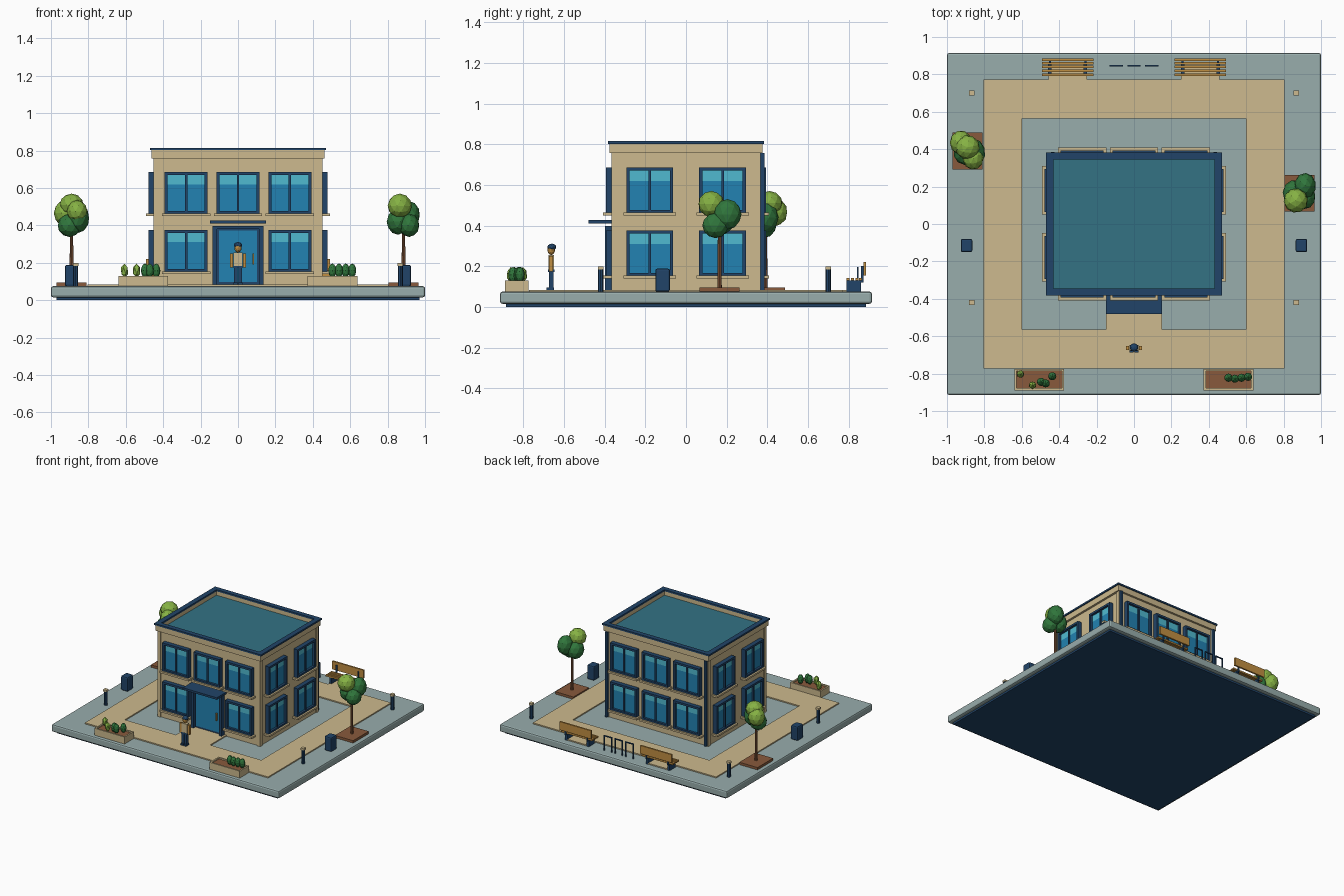
import bpy, bmesh, math, random
from mathutils import Matrix, Vector

cube = bpy.data.objects.get("Cube")
if cube:
    bpy.data.objects.remove(cube, do_unlink=True)
random.seed(4)


def linear(c):
    c /= 255
    return c / 12.92 if c <= 0.04045 else ((c + 0.055) / 1.055) ** 2.4


def material(name, *rgb):
    m = bpy.data.materials.new(name)
    m.use_nodes = True
    color = [linear(c) for c in rgb] + [1]
    m.diffuse_color = color
    m.node_tree.nodes["Principled BSDF"].inputs["Base Color"].default_value = color
    return m


stone = material("grey stone", 152, 173, 172)
sand = material("sand", 205, 186, 142)
navy = material("navy", 33, 68, 104)
teal = material("teal roof", 51, 114, 132)
glass = material("blue glass", 34, 130, 178)
sky = material("pale glass", 80, 186, 208)
brown = material("brown", 136, 90, 60)
wood = material("golden wood", 192, 142, 66)
leaf = material("light leaf", 134, 178, 68)
forest = material("dark leaf", 48, 118, 60)


def finish(name, bm, mats, loc=(0, 0, 0), turn=0):
    mesh = bpy.data.meshes.new(name)
    bm.to_mesh(mesh)
    bm.free()
    for m in mats:
        mesh.materials.append(m)
    ob = bpy.data.objects.new(name, mesh)
    ob.location = loc
    ob.rotation_euler.z = turn
    bpy.context.collection.objects.link(ob)
    return ob


def boxes(name, parts, loc=(0, 0, 0), turn=0, bevel=0):
    """Each part: material, x range, y range, z range."""
    bm = bmesh.new()
    mats = []
    for mat, *ranges in parts:
        if mat not in mats:
            mats.append(mat)
        mid = Vector([(a + b) / 2 for a, b in ranges])
        size = [abs(b - a) for a, b in ranges]
        made = bmesh.ops.create_cube(bm, size=1, matrix=Matrix.Translation(mid) @ Matrix.Diagonal((*size, 1)))
        for f in {f for v in made["verts"] for f in v.link_faces}:
            f.material_index = mats.index(mat)
    ob = finish(name, bm, mats, loc, turn)
    if bevel:
        mod = ob.modifiers.new("Bevel", "BEVEL")
        mod.width, mod.segments = bevel, 2
    return ob


def ring(mat, ox, oy, ix, iy, z):
    """Four box parts forming a rectangular ring."""
    return [(mat, (-ox, ox), (iy, oy), z), (mat, (-ox, ox), (-oy, -iy), z),
            (mat, (-ox, -ix), (-iy, iy), z), (mat, (ix, ox), (-iy, iy), z)]


def blobs(name, items, loc, detail=2):
    """Each item: material, centre, radii."""
    bm = bmesh.new()
    mats = []
    for mat, centre, radii in items:
        if mat not in mats:
            mats.append(mat)
        spin = Matrix.Rotation(random.random() * 3, 4, "Z")
        made = bmesh.ops.create_icosphere(bm, subdivisions=detail, radius=1,
                                          matrix=Matrix.Translation(centre) @ Matrix.Diagonal((*radii, 1)) @ spin)
        for f in {f for v in made["verts"] for f in v.link_faces}:
            f.material_index = mats.index(mat)
    return finish(name, bm, mats, loc)


def cylinder(name, mat, r1, r2, z0, z1, loc, sides=8):
    bm = bmesh.new()
    bmesh.ops.create_cone(bm, cap_ends=True, segments=sides, radius1=r1, radius2=r2, depth=z1 - z0,
                          matrix=Matrix.Translation((0, 0, (z0 + z1) / 2)))
    return finish(name, bm, [mat], loc)


# Ground slab, underside and paths
G = 0.075
boxes("ground_slab", [(stone, (-1, 1), (-0.915, 0.915), (0.015, G))], bevel=0.012)
boxes("underside", [(navy, (-0.97, 0.97), (-0.885, 0.885), (0, 0.016))])
boxes("path", ring(sand, 0.805, 0.772, 0.6, 0.565, (G - 0.005, G + 0.009))
      + [(sand, (-0.15, 0.15), (-0.565, -0.36), (G - 0.005, G + 0.009))])

# Building shell
WX, WY = 0.445, 0.36
boxes("walls", [(sand, (-WX, WX), (-WY, WY), (0.07, 0.76))])
boxes("corner_posts", [(sand, (s * 0.425, s * 0.452), (t * 0.34, t * 0.367), (0.07, 0.76))
                       for s in (-1, 1) for t in (-1, 1)])
boxes("roof", [(teal, (-0.435, 0.435), (-0.35, 0.35), (0.755, 0.77))])
boxes("parapet", ring(sand, 0.462, 0.376, 0.432, 0.347, (0.757, 0.802)))
boxes("parapet_cap", ring(navy, 0.47, 0.383, 0.43, 0.345, (0.802, 0.815)))
for s in (-1, 1):
    boxes("downpipe", [(navy, (-0.009, 0.009), (0, 0.02), (0.08, 0.757))], (s * 0.435, 0.365, 0))


# Windows: local -y points out of the wall, z = 0 at the window centre
def window(x, y, z, turn):
    w, h, t, out = 0.115, 0.113, 0.016, -0.034
    low, top = h - 0.066, h - t
    parts = [(navy, (s * w, s * (w - t)), (out, 0), (-h, h)) for s in (-1, 1)]
    parts += [(navy, (t - w, w - t), (out, 0), (s * h, s * (h - t))) for s in (-1, 1)]
    parts += [(navy, (-0.006, 0.006), (out + 0.006, 0), (-top, top)),
              (glass, (t - w, w - t), (-0.016, 0), (-top, low)),
              (sky, (t - w, w - t), (-0.016, 0), (low, top)),
              (sand, (-w - 0.014, w + 0.014), (-0.048, 0), (-h - 0.011, -h + 0.003))]
    boxes("window", parts, (x, y, z), turn)


for z in (0.263, 0.573):
    for x in (-0.277, 0, 0.277):
        if x or z > 0.4:
            window(x, -WY, z, 0)
        window(x, WY, z, math.pi)
    for y in (-0.178, 0.18):
        window(WX, y, z, math.pi / 2)
        window(-WX, y, z, -math.pi / 2)

# Entrance
D = (-0.398, -WY)
boxes("door", [(navy, (s * 0.112, s * 0.135), D, (0.08, 0.385)) for s in (-1, 1)]
      + [(navy, (-0.135, 0.135), D, (0.382, 0.398)),
         (navy, (-0.112, 0.112), (-0.375, -WY), (0.08, 0.382)),
         (glass, (-0.102, 0.102), (-0.38, -0.37), (0.098, 0.373)),
         (wood, (0.078, 0.086), (-0.395, -0.38), (0.19, 0.25))])
boxes("canopy", [(navy, (-0.15, 0.15), (-0.48, -WY), (0.41, 0.426))])


# Trees in square beds
def tree(x, y, crown):
    boxes("tree_bed", [(brown, (-0.08, 0.08), (-0.098, 0.098), (0.07, 0.094))], (x, y, 0))
    cylinder("tree_trunk", brown, 0.011, 0.008, 0.09, 0.42, (x, y, 0))
    blobs("tree_crown", crown, (x, y, 0.45))


tree(-0.89, 0.39, [(forest, (0.035, -0.01, -0.01), (0.06, 0.075, 0.08)),
                   (leaf, (-0.035, 0.045, 0.015), (0.06, 0.065, 0.07)),
                   (forest, (-0.01, -0.01, -0.05), (0.065, 0.065, 0.062)),
                   (leaf, (0.03, -0.04, 0.025), (0.055, 0.06, 0.06)),
                   (leaf, (0.0, 0.02, 0.06), (0.065, 0.065, 0.06))])
tree(0.885, 0.165, [(forest, (0.03, 0.04, 0.005), (0.058, 0.068, 0.075)),
                    (forest, (-0.03, 0.0, -0.03), (0.06, 0.07, 0.07)),
                    (forest, (0.03, -0.02, -0.05), (0.055, 0.065, 0.062)),
                    (leaf, (-0.02, -0.04, 0.055), (0.065, 0.065, 0.065))])

# Bins and bollards on both sides
for s in (-1, 1):
    boxes("bin", [(navy, (-0.031, 0.031), (-0.036, 0.036), (0.074, 0.188))], (s * 0.895, -0.115, 0), bevel=0.01)
    for y in (-0.42, 0.7):
        cylinder("bollard", navy, 0.013, 0.013, 0.074, 0.186, (s * 0.868, y, 0))
        boxes("bollard_cap", [(sand, (-0.014, 0.014), (-0.014, 0.014), (0.184, 0.199))], (s * 0.868, y, 0))

# Benches
for s in (-1, 1):
    parts = [(wood, (-0.138, 0.138), (y, y + 0.014), (0.13, 0.143)) for y in (0.79, 0.812, 0.834, 0.852)]
    parts += [(wood, (-0.138, 0.138), (0.872, 0.885), (0.155, 0.22))]
    for t in (-1, 1):
        parts += [(navy, (t * 0.085, t * 0.105), (0.79, 0.862), (0.074, 0.13)),
                  (navy, (t * 0.09, t * 0.1), (0.862, 0.873), (0.12, 0.2))]
    parts += [(sand, (-0.103, 0.103), (0.772, 0.86), (0.074, 0.084))]
    boxes("bench", parts, (s * 0.355, 0, 0))

# Bicycle racks
for x in (-0.095, 0, 0.095):
    boxes("bike_rack", [(navy, (s * 0.028, s * 0.036), (-0.004, 0.004), (0.074, 0.195)) for s in (-1, 1)]
          + [(navy, (-0.028, 0.028), (-0.004, 0.004), (0.187, 0.195))], (x, 0.845, 0))

# Planters with shrubs
shrubs = {-0.507: [(-0.1, 0.03), (-0.035, -0.03), (0.01, -0.012), (0.035, -0.02), (0.07, 0.018)],
          0.505: [(0.0, 0.01), (0.035, 0.005), (0.07, 0.01), (0.105, 0.015)]}
for px, spots in shrubs.items():
    boxes("planter", ring(sand, 0.133, 0.058, 0.121, 0.046, (0.074, 0.13))
          + [(brown, (-0.121, 0.121), (-0.046, 0.046), (0.074, 0.12))], (px, -0.832, 0))
    for x, y in spots:
        pale = px < 0 and x < 0
        blobs("shrub", [(leaf if pale else forest, (0, 0, 0), (0.022, 0.022, 0.038))], (px + x, -0.832 + y, 0.158), 1 if pale else 2)

# Standing figure
parts = [(sand, (-0.024, 0.024), (-0.014, 0.014), (0.18, 0.256)),
         (navy, (-0.025, 0.025), (-0.015, 0.015), (0.172, 0.184))]
for s in (-1, 1):
    parts += [(navy, (s * 0.004, s * 0.022), (-0.012, 0.012), (0.09, 0.175)),
              (navy, (s * 0.004, s * 0.024), (-0.024, 0.014), (0.083, 0.096)),
              (wood, (s * 0.027, s * 0.044), (-0.01, 0.01), (0.175, 0.25))]
boxes("figure_body", parts, (0, -0.663, 0))
blobs("figure_head", [(wood, (0, 0, 0), (0.02, 0.019, 0.025)),
                      (navy, (0, 0.003, 0.014), (0.023, 0.022, 0.017))], (0, -0.663, 0.28))
